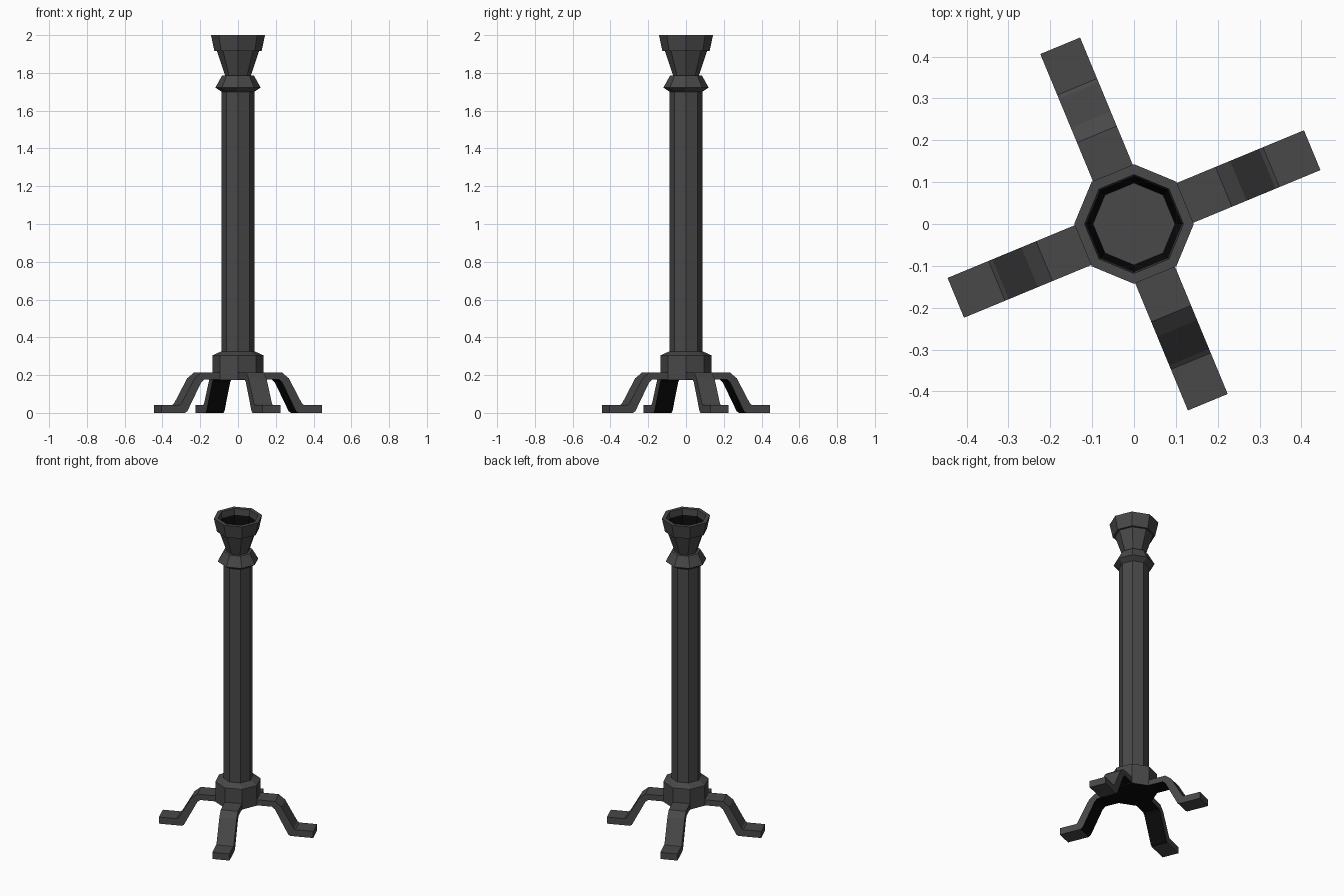
import bpy, bmesh, math
from mathutils import Matrix

if "Cube" in bpy.data.objects:
    bpy.data.objects.remove(bpy.data.objects["Cube"])


def material(name, rgb):
    m = bpy.data.materials.new(name)
    m.diffuse_color = (*rgb, 1)
    m.use_nodes = True
    m.node_tree.nodes["Principled BSDF"].inputs["Base Color"].default_value = m.diffuse_color
    return m


IRON = material("dark iron", (0.065, 0.065, 0.065))
SOOT = material("soot black", (0.003, 0.003, 0.003))


def make_object(name, bm):
    mesh = bpy.data.meshes.new(name)
    bm.to_mesh(mesh)
    bm.free()
    mesh.materials.append(IRON)
    mesh.materials.append(SOOT)
    ob = bpy.data.objects.new(name, mesh)
    bpy.context.collection.objects.link(ob)
    return ob


def octagon_turning(name, profile, black=(), sides=8):
    """Turn a bottom-to-top (radius, z) profile; 'black' lists dark bands, -1 is the bottom cap."""
    bm = bmesh.new()
    rings = [[bm.verts.new((r * math.cos(2 * math.pi * i / sides),
                            r * math.sin(2 * math.pi * i / sides), z))
              for i in range(sides)] for r, z in profile]
    for k in range(len(rings) - 1):
        a, b = rings[k], rings[k + 1]
        for i in range(sides):
            j = (i + 1) % sides
            f = bm.faces.new((a[i], a[j], b[j], b[i]))
            f.material_index = int(k in black)
    bottom = bm.faces.new(rings[0][::-1])
    bottom.material_index = int(-1 in black)
    bm.faces.new(rings[-1])
    return make_object(name, bm)


# Base hub, shaft and collar
octagon_turning("base_hub", [(0.134, 0.175), (0.134, 0.305), (0.09, 0.325)], black=(-1,))
octagon_turning("shaft", [(0.087, 0.30), (0.087, 1.71)])
octagon_turning("collar", [(0.087, 1.70), (0.12, 1.722), (0.085, 1.785)])

# Flared cup with a projecting rim and a hollow, dark inside
octagon_turning("cup", [(0.066, 1.78), (0.111, 1.915), (0.125, 1.915), (0.143, 2.0),
                        (0.118, 2.0), (0.115, 1.96), (0.098, 1.88)], black=(5,))

# Four bent legs: side profile (distance from axis, z), first underside, then top
UNDER = [(0.08, 0.177), (0.215, 0.177), (0.232, 0.162), (0.312, 0.008), (0.325, 0.0), (0.461, 0.0)]
TOP = [(0.08, 0.213), (0.232, 0.213), (0.27, 0.183), (0.345, 0.05), (0.355, 0.043), (0.461, 0.043)]
HALF_WIDTH = 0.0515

for n in range(4):
    bm = bmesh.new()

    def row(points, y):
        return [bm.verts.new((x, y, z)) for x, z in points]

    ul, ur = row(UNDER, HALF_WIDTH), row(UNDER, -HALF_WIDTH)
    tl, tr = row(TOP, HALF_WIDTH), row(TOP, -HALF_WIDTH)
    for k in range(len(UNDER) - 1):
        under = bm.faces.new((ul[k], ul[k + 1], ur[k + 1], ur[k]))
        under.material_index = int(k < 4)          # foot pad stays iron
        bm.faces.new((tl[k], tr[k], tr[k + 1], tl[k + 1]))
        bm.faces.new((ul[k], tl[k], tl[k + 1], ul[k + 1]))
        bm.faces.new((ur[k], ur[k + 1], tr[k + 1], tr[k]))
    bm.faces.new((ul[-1], tl[-1], tr[-1], ur[-1]))
    bm.faces.new((ul[0], ur[0], tr[0], tl[0]))
    bmesh.ops.recalc_face_normals(bm, faces=bm.faces)
    bm.transform(Matrix.Rotation(math.radians(22.5 + 90 * n), 4, 'Z'))
    make_object(f"leg_{n + 1}", bm)
